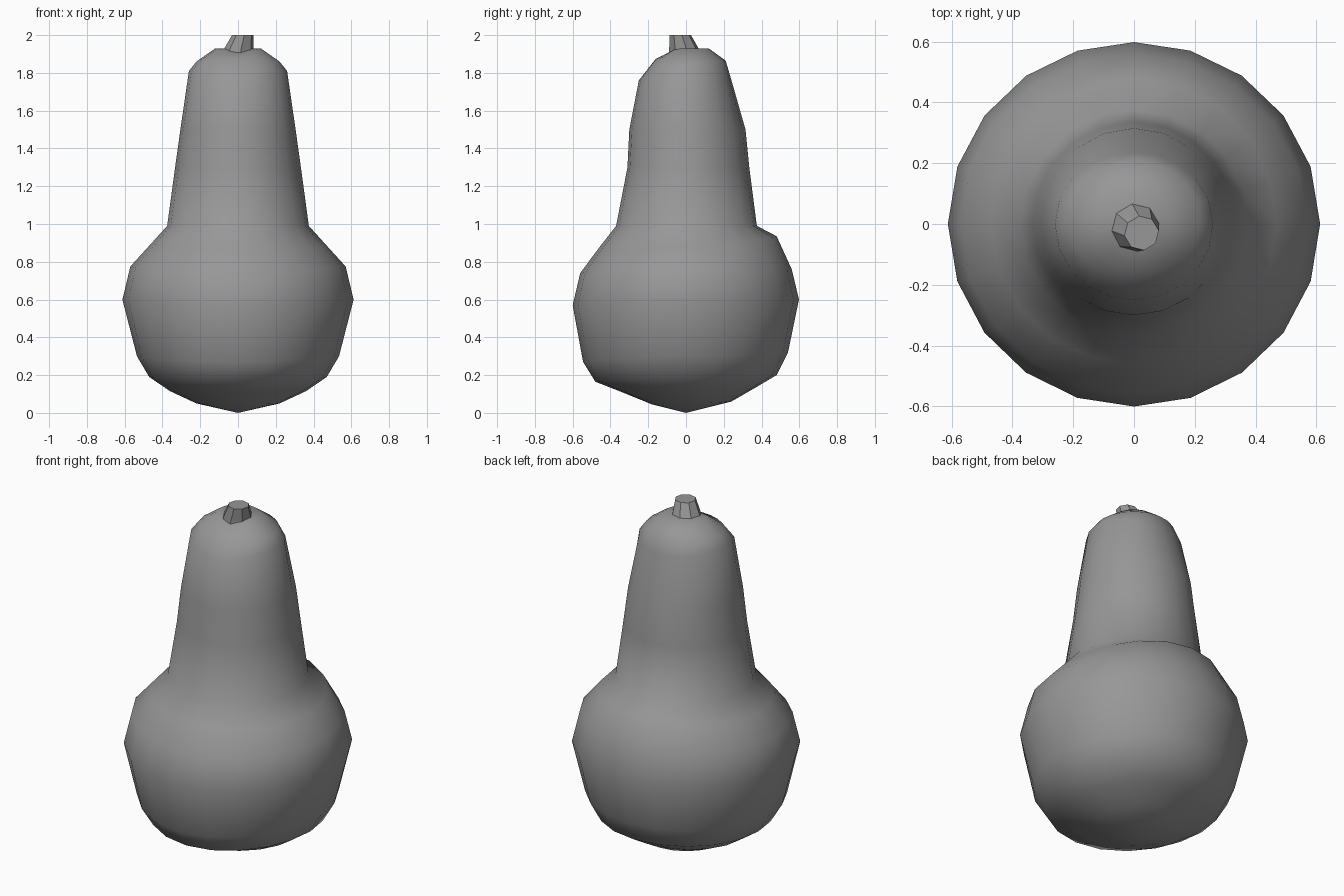
import bpy, bmesh
from math import sin, cos, pi, radians

if "Cube" in bpy.data.objects:
    bpy.data.objects.remove(bpy.data.objects["Cube"])

# Dark grey skin shared by both parts
skin = bpy.data.materials.new("dark_grey")
skin.diffuse_color = (.31, .31, .31, 1)
skin.use_nodes = True
skin.node_tree.nodes["Principled BSDF"].inputs["Base Color"].default_value = skin.diffuse_color


def finish(name, bm):
    bmesh.ops.recalc_face_normals(bm, faces=bm.faces)
    mesh = bpy.data.meshes.new(name)
    bm.to_mesh(mesh)
    bm.free()
    mesh.materials.append(skin)
    obj = bpy.data.objects.new(name, mesh)
    bpy.context.collection.objects.link(obj)
    return obj


def bridge(bm, rings):
    for a, b in zip(rings, rings[1:]):
        n = len(a)
        for i in range(n):
            j = (i + 1) % n
            bm.faces.new((a[i], a[j], b[j], b[i]))


# Gourd body: (radius, z) at the sides, the front and the back for each ring
PROFILE = [
    ((.22, .05), (.18, .045), (.24, .06)),
    ((.36, .115), (.34, .11), (.37, .135)),
    ((.47, .19), (.48, .165), (.48, .20)),
    ((.535, .30), (.545, .27), (.54, .32)),
    ((.612, .60), (.60, .57), (.598, .60)),
    ((.57, .775), (.56, .74), (.56, .76)),
    ((.47, .885), (.46, .875), (.48, .935)),
    ((.375, .99), (.37, .99), (.375, .99)),
    ((.333, 1.30), (.31, 1.30), (.335, 1.30)),
    ((.305, 1.50), (.30, 1.50), (.315, 1.50)),
    ((.26, 1.81), (.25, 1.76), (.235, 1.78)),
    ((.22, 1.86), (.16, 1.875), (.21, 1.865)),
    ((.12, 1.93), (.08, 1.91), (.12, 1.93)),
]
SIDES = 20
bm = bmesh.new()
rings = []
for side, front, back in PROFILE:
    ring = []
    for i in range(SIDES):
        a = 2 * pi * i / SIDES
        end = back if sin(a) > 0 else front
        w = sin(a) ** 2
        r, z = (s * (1 - w) + e * w for s, e in zip(side, end))
        ring.append(bm.verts.new((r * cos(a), r * sin(a), z)))
    rings.append(ring)
bridge(bm, rings)
for ring, z in ((rings[0], 0), (rings[-1], 1.93)):
    pole = bm.verts.new((0, 0, z))
    for i in range(SIDES):
        bm.faces.new((ring[i], ring[(i + 1) % SIDES], pole))
body = finish("gourd_body", bm)
bpy.context.view_layer.objects.active = body
body.select_set(True)
bpy.ops.object.shade_smooth_by_angle(angle=radians(80))

# Stem: short leaning, tapered, flat-faced stub
bm = bmesh.new()
rings = []
for x, y, z, r in ((0, -.008, 1.895, .084), (.004, -.01, 1.925, .08),
                   (.025, -.03, 2.0, .057)):
    rings.append([bm.verts.new((x + r * cos(a), y + r * sin(a), z))
                  for a in (2 * pi * i / 8 + .15 for i in range(8))])
bridge(bm, rings)
bm.faces.new(rings[0])
bm.faces.new(rings[-1])
finish("stem", bm)
